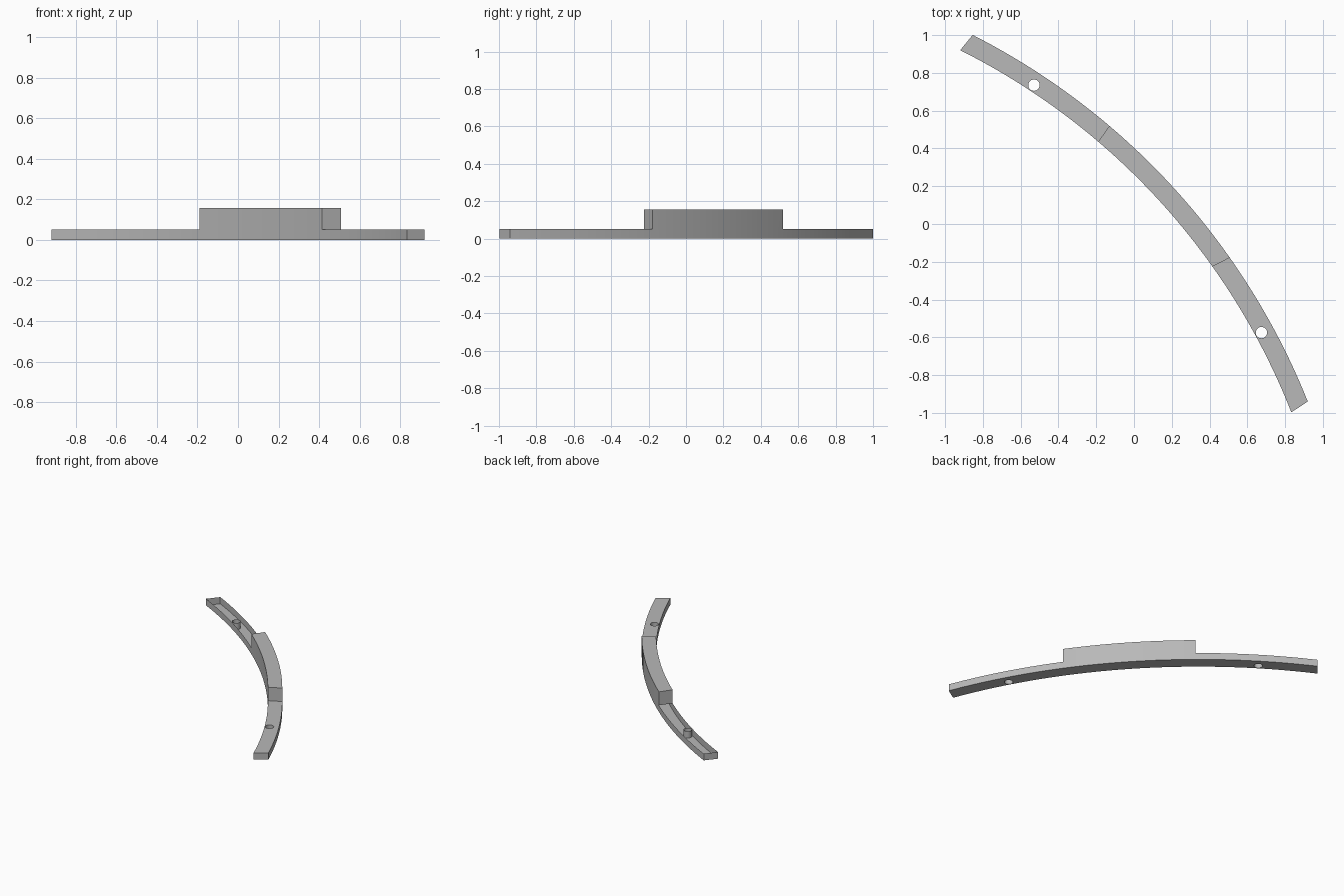
import bpy, bmesh
from math import radians, cos, sin
from mathutils import Vector

if "Cube" in bpy.data.objects:
    bpy.data.objects.remove(bpy.data.objects["Cube"], do_unlink=True)

CENTRE = Vector((-2.545, -2.326, 0))
R_IN, R_OUT = 3.63, 3.732
LOW, HIGH = 0.052, 0.157
SEG = 14
# Section boundaries as (inner angle, outer angle), from one tip to the other
CUTS = [(21.48, 21.8), (35.37, 35.13), (49.54, 49.68), (63.41, 63.06)]
HOLES = [28.54, 56.64]
HOLE_PATH, HOLE_R = 3.665, 0.03


def polar(r, deg, z=0.0):
    a = radians(deg)
    return CENTRE + Vector((r * cos(a), r * sin(a), z))


def raise_faces(bm, faces, height, keep):
    """Extrude faces straight up and return the new top faces."""
    res = bmesh.ops.extrude_face_region(bm, geom=faces, use_keep_orig=True)
    new = res["geom"]
    bmesh.ops.translate(bm, vec=(0, 0, height),
                        verts=[g for g in new if isinstance(g, bmesh.types.BMVert)])
    tops = [g for g in new if isinstance(g, bmesh.types.BMFace)
            and all(v.co.z > 0.01 for v in g.verts)]
    if not keep:
        bmesh.ops.delete(bm, geom=[f for f in faces if f.is_valid], context="FACES_ONLY")
    return tops


grey = bpy.data.materials.new("mid grey")
colour = (0.48, 0.48, 0.48, 1)
grey.use_nodes = True
grey.diffuse_color = colour
grey.node_tree.nodes["Principled BSDF"].inputs["Base Color"].default_value = colour

# Curved floor strip
bm = bmesh.new()
rows = []
for (i0, o0), (i1, o1) in zip(CUTS, CUTS[1:]):
    for k in range(SEG):
        t = k / SEG
        rows.append((i0 + (i1 - i0) * t, o0 + (o1 - o0) * t))
rows.append(CUTS[-1])
pairs = [(bm.verts.new(polar(R_IN, i)), bm.verts.new(polar(R_OUT, o))) for i, o in rows]
floor = [bm.faces.new((a[0], a[1], b[1], b[0])) for a, b in zip(pairs, pairs[1:])]

# Low bar, then the raised middle block
tops = raise_faces(bm, floor, LOW, True)
mid_lo, mid_hi = 35.25, 49.6


def angle_of(p):
    d = p - CENTRE
    return Vector((1, 0)).angle_signed(Vector((d.x, d.y))) * -180 / 3.14159265


middle = [f for f in tops if mid_lo < angle_of(f.calc_center_median()) < mid_hi]
raise_faces(bm, middle, HIGH - LOW, False)
bmesh.ops.recalc_face_normals(bm, faces=bm.faces)
mesh = bpy.data.meshes.new("curved_bar")
bm.to_mesh(mesh)
bm.free()
mesh.materials.append(grey)
bar = bpy.data.objects.new("curved_bar", mesh)
bpy.context.collection.objects.link(bar)

# Screw holes
cutters = []
for deg in HOLES:
    bpy.ops.mesh.primitive_cylinder_add(vertices=32, radius=HOLE_R, depth=0.3,
                                        location=polar(HOLE_PATH, deg))
    cutter = bpy.context.object
    cutter.name = "hole_cutter"
    cutter.hide_render = True
    cutters.append(cutter)
    mod = bar.modifiers.new("hole", "BOOLEAN")
    mod.operation, mod.solver, mod.object = "DIFFERENCE", "EXACT", cutter

bpy.ops.object.select_all(action="DESELECT")
bar.select_set(True)
bpy.context.view_layer.objects.active = bar
for mod in list(bar.modifiers):
    bpy.ops.object.modifier_apply(modifier=mod.name)
for cutter in cutters:
    bpy.data.objects.remove(cutter, do_unlink=True)

# Open tray: the far low arm has no top skin
bm = bmesh.new()
bm.from_mesh(bar.data)
bm.normal_update()
skin = [f for f in bm.faces if f.normal.z > 0.9
        and abs(f.calc_center_median().z - LOW) < 0.01
        and angle_of(f.calc_center_median()) > mid_hi]
bmesh.ops.delete(bm, geom=skin, context="FACES")
bm.to_mesh(bar.data)
bm.free()

bpy.ops.object.shade_smooth_by_angle(angle=radians(30))
